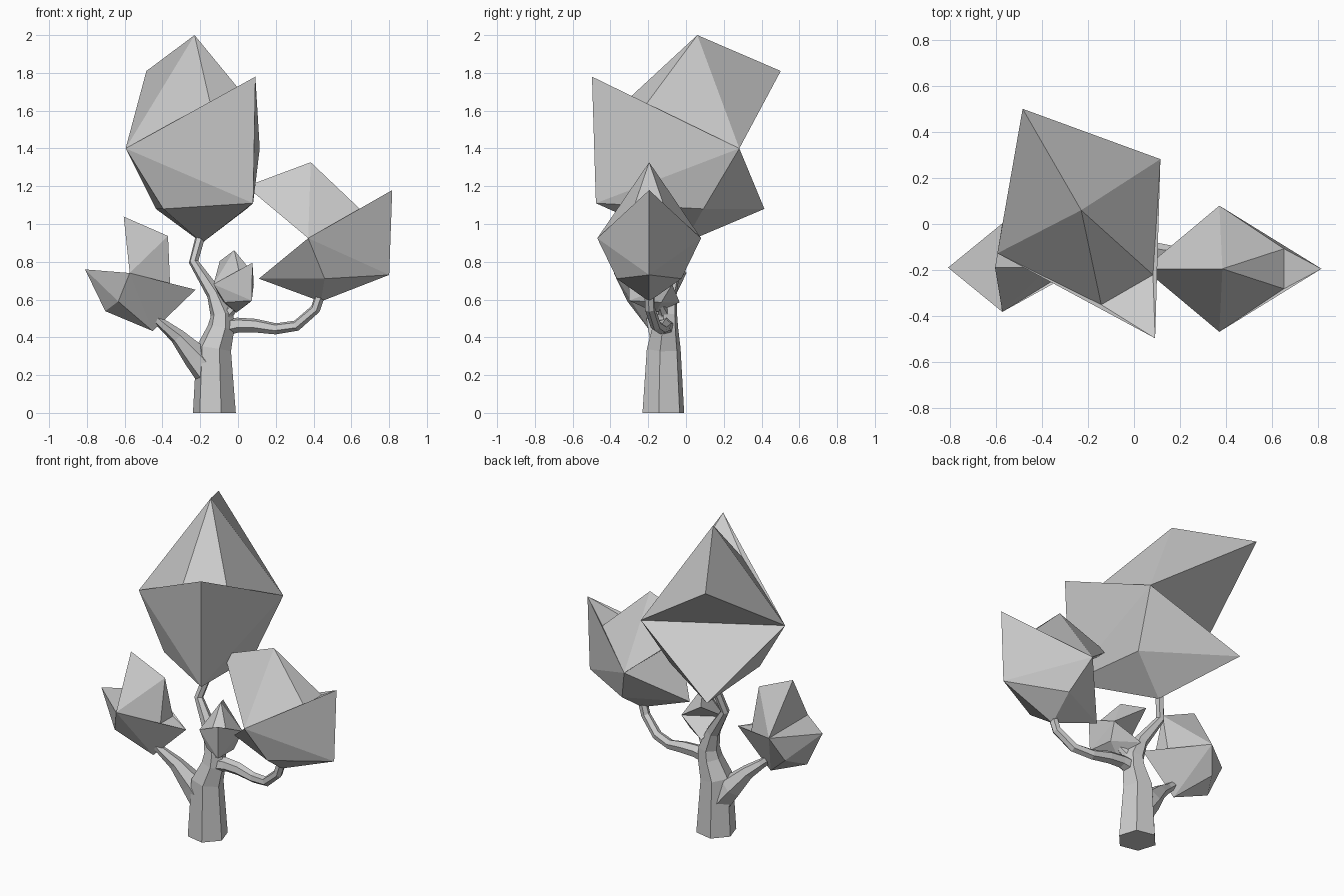
import bpy, bmesh
from math import radians, cos, sin, pi
from mathutils import Matrix, Vector

if "Cube" in bpy.data.objects:
    bpy.data.objects.remove(bpy.data.objects["Cube"])


def finish(bm, name):
    bmesh.ops.recalc_face_normals(bm, faces=bm.faces)
    mesh = bpy.data.meshes.new(name)
    bm.to_mesh(mesh)
    bm.free()
    obj = bpy.data.objects.new(name, mesh)
    bpy.context.collection.objects.link(obj)
    return obj


# Faceted leaf clump: symmetric about local y = 0, spikes front and back
CENTRE = {"top": (0, 0, 1.07), "back": (-.51, 0, .88), "tip": (.644, 0, .85),
          "chin": (.62, 0, .18), "heel": (-.41, 0, .15), "root": (.08, 0, -.03)}
SIDES = {"notch": (.40, .13, .69), "wing": (-.02, .41, .47), "low": (.11, .255, .15)}
HALF_FACES = ["top back wing", "top wing notch", "tip notch wing", "tip wing chin",
              "chin wing low", "wing heel low", "wing back MIRROR", "heel low root",
              "low chin root", "top notch MIRROR", "tip notch MIRROR", "wing heel MIRROR"]


def leaf_clump(name, origin, size, axis, angle):
    bm = bmesh.new()
    v = {k: bm.verts.new(p) for k, p in CENTRE.items()}
    for k, (x, y, z) in SIDES.items():
        v[k, 1] = bm.verts.new((x, y, z))
        v[k, -1] = bm.verts.new((x, -y, z))
    for side in (1, -1):
        for line in HALF_FACES:
            words = line.split()
            # faces that cross the middle are made once, from both sides' points
            if "MIRROR" in words:
                if side == 1:
                    pair = next(w for w in words if w in SIDES)
                    mid = next(w for w in words if w in CENTRE)
                    bm.faces.new((v[mid], v[pair, 1], v[pair, -1]))
            else:
                bm.faces.new([v[w, side] if w in SIDES else v[w] for w in words])
    bm.transform(Matrix.Translation(origin)
                 @ Matrix.Rotation(radians(angle), 4, axis) @ Matrix.Scale(size, 4))
    return finish(bm, name)


# Tapered six-sided limb along (x, y, z, radius) points
def limb(name, path, sides=6):
    bm = bmesh.new()
    pts = [Vector(p[:3]) for p in path]
    rings = []
    for i, p in enumerate(pts):
        t = Vector((0, 0, 0))
        if i > 0:
            t += (p - pts[i - 1]).normalized()
        if i < len(pts) - 1:
            t += (pts[i + 1] - p).normalized()
        if i == 0 and p.z == 0:
            t = Vector((0, 0, 1))
        t.normalize()
        a = Vector((0, 1, 0))
        a = (a - t * a.dot(t)).normalized()
        b = t.cross(a)
        rings.append([bm.verts.new(p + path[i][3] * (a * cos(2 * pi * (k + .3) / sides)
                                                     + b * sin(2 * pi * (k + .3) / sides)))
                      for k in range(sides)])
    for r, s in zip(rings, rings[1:]):
        for k in range(sides):
            n = (k + 1) % sides
            bm.faces.new((r[k], r[n], s[n], s[k]))
    bm.faces.new(rings[0])
    bm.faces.new(rings[-1])
    return finish(bm, name)


# Trunk and branches
limb("trunk", [(-.125, -.12, 0, .116), (-.128, -.118, .34, .094),
               (-.09, -.11, .45, .072), (-.085, -.105, .52, .062),
               (-.125, -.09, .63, .042), (-.235, -.05, .80, .026), (-.195, -.01, .95, .026)])
limb("right_branch", [(-.09, -.11, .45, .05), (.0, -.11, .465, .04), (.09, -.115, .462, .037),
                      (.2, -.13, .445, .03), (.31, -.16, .462, .029),
                      (.41, -.19, .55, .027), (.44, -.195, .64, .027)])
limb("left_branch", [(-.14, -.12, .20, .085), (-.225, -.13, .30, .07),
                     (-.32, -.155, .405, .042), (-.40, -.18, .47, .028), (-.47, -.19, .53, .024)])
limb("twig", [(-.085, -.105, .46, .06), (-.05, -.12, .53, .03), (-.01, -.135, .57, .02)])

# Leaf clumps
leaf_clump("large_leaves", (-.23, .06, .93), 1, "Z", -60)
leaf_clump("right_leaves", (.385, -.195, .61), .67, "Z", 0)
leaf_clump("left_leaves", (-.72, -.19, .575), .47, "Y", 44)
leaf_clump("small_leaves", (-.02, -.14, .54), .3, "Z", -60)
